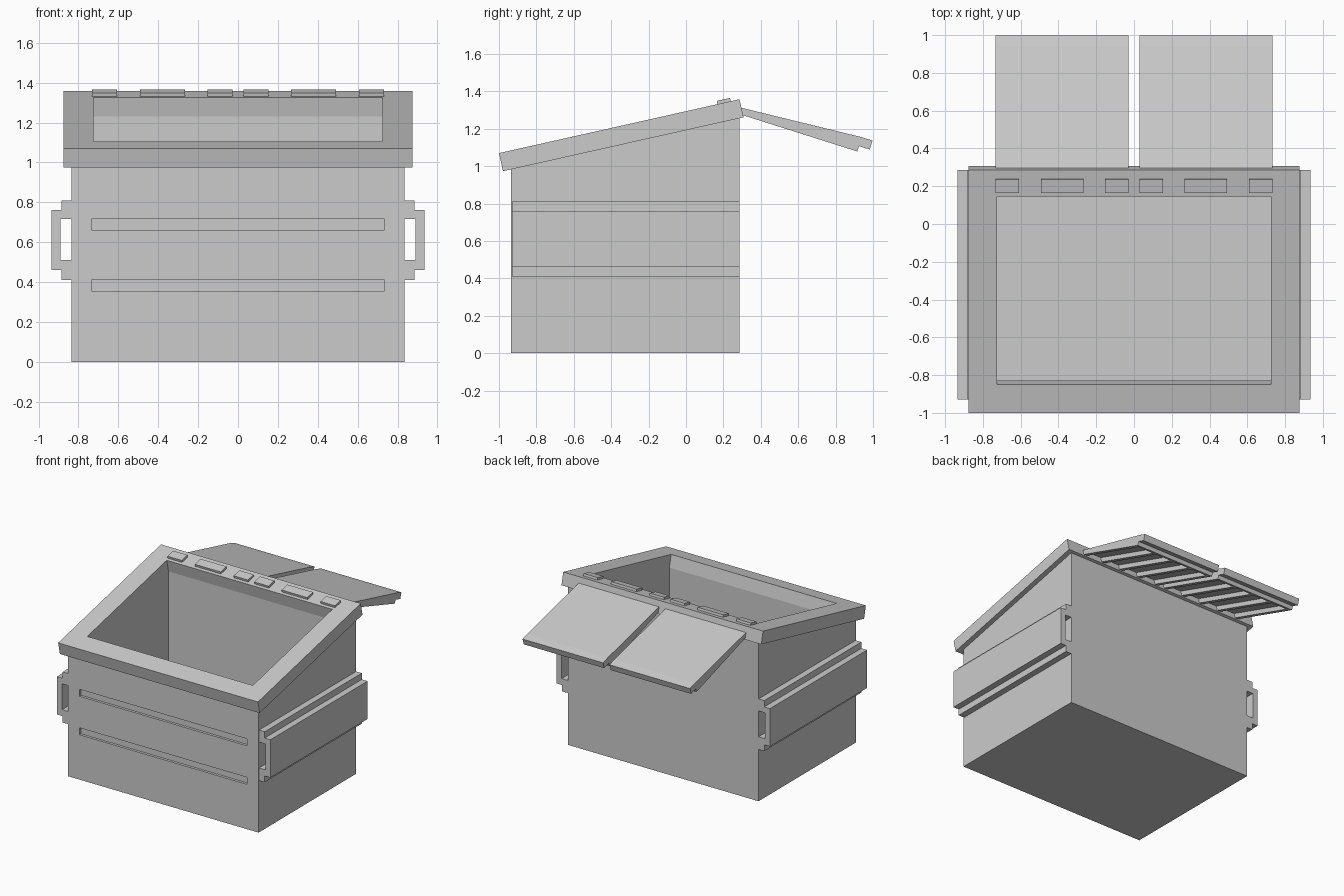
import bpy, bmesh
from mathutils import Vector

if "Cube" in bpy.data.objects:
    bpy.data.objects.remove(bpy.data.objects["Cube"])


def prism(name, profile, axis, a, b):
    """Extrude a closed 2D profile along x (points are y,z) or y (points are x,z)."""
    bm = bmesh.new()
    place = (lambda p: (a, p[0], p[1])) if axis == 'x' else (lambda p: (p[0], a, p[1]))
    face = bm.faces.new([bm.verts.new(place(p)) for p in profile])
    ext = bmesh.ops.extrude_face_region(bm, geom=[face])
    shift = Vector((b - a, 0, 0)) if axis == 'x' else Vector((0, b - a, 0))
    bmesh.ops.translate(bm, vec=shift,
                        verts=[g for g in ext['geom'] if isinstance(g, bmesh.types.BMVert)])
    bmesh.ops.recalc_face_normals(bm, faces=bm.faces[:])
    mesh = bpy.data.meshes.new(name)
    bm.to_mesh(mesh)
    bm.free()
    ob = bpy.data.objects.new(name, mesh)
    bpy.context.collection.objects.link(ob)
    return ob


def cut(target, cutter):
    """Subtract the cutter, bake the result and delete the cutter."""
    cutter.hide_render = True
    mod = target.modifiers.new('cut', 'BOOLEAN')
    mod.operation, mod.solver, mod.object = 'DIFFERENCE', 'EXACT', cutter
    bpy.context.view_layer.objects.active = target
    bpy.ops.object.modifier_apply(modifier=mod.name)
    bpy.data.objects.remove(cutter)


def slab(origin, along, s0, s1, t0, t1):
    """Rectangle profile in a tilted frame: s runs along the slope, t along its normal."""
    o, u = Vector(origin), Vector(along).normalized()
    n = Vector((-u.y, u.x))
    return [tuple(o + u * s + n * t) for s, t in ((s0, t0), (s1, t0), (s1, t1), (s0, t1))]


# Container body with slanted top, hollow inside
body = prism('container_body', [(-.935, 0), (.285, 0), (.285, 1.27), (-.935, 1.0)], 'x', -.835, .835)
cut(body, prism('cavity', [(-.832, .06), (.17, .06), (.17, 1.6), (-.832, 1.6)], 'x', -.727, .727))

# Two long recesses pressed into the front wall
for z0, z1 in ((.355, .41), (.66, .715)):
    cut(body, prism('recess', [(-1, z0), (-.915, z0), (-.915, z1), (-1, z1)], 'x', -.735, .735))

# Sloping rim around the opening
RIM, SLOPE = (-1.0, 1.07), (1.286, .288)
rim = prism('top_rim', slab(RIM, SLOPE, 0, 1.318, -.099, 0), 'x', -.875, .875)
cut(rim, prism('opening', slab(RIM, SLOPE, .154, 1.173, -.2, .1), 'x', -.725, .725))

# Fork sleeves on both sides
SLEEVE = [(.835, .81), (.885, .81), (.885, .76), (.935, .76), (.935, .46), (.885, .46),
          (.885, .41), (.835, .41), (.835, .51), (.89, .51), (.89, .715), (.835, .715)]
for side, s in (('right', 1), ('left', -1)):
    prism('fork_sleeve_' + side, [(s * x, z) for x, z in SLEEVE], 'y', -.93, .285)

# Open lids: plate with a ribbed underside, and hinge tabs on the rim
LID, FALL = (.23, 1.38), (.767, -.243)
X0, X1, RIB, PANELS = .028, .733, .03, 4
pitch = (X1 - X0 - RIB) / PANELS
for side, s in (('right', 1), ('left', -1)):
    lid = prism('lid_' + side, slab(LID, FALL, 0, .805, -.05, 0)[:1]
                + slab(LID, FALL, 0, .745, -.08, 0)[:2]
                + slab(LID, FALL, .745, .805, -.05, 0), 'x', s * X0, s * X1)
    for i in range(PANELS):
        a = X0 + RIB + i * pitch
        cut(lid, prism('underside_panel', slab(LID, FALL, .04, .715, -.12, -.045),
                       'x', s * a, s * (a + pitch - RIB)))
    for i, (a, b) in enumerate(((.028, .153), (.267, .492), (.608, .733))):
        prism(f'hinge_tab_{side}_{i + 1}', slab(RIM, SLOPE, 1.197, 1.27, -.02, .018),
              'x', s * a, s * b)
